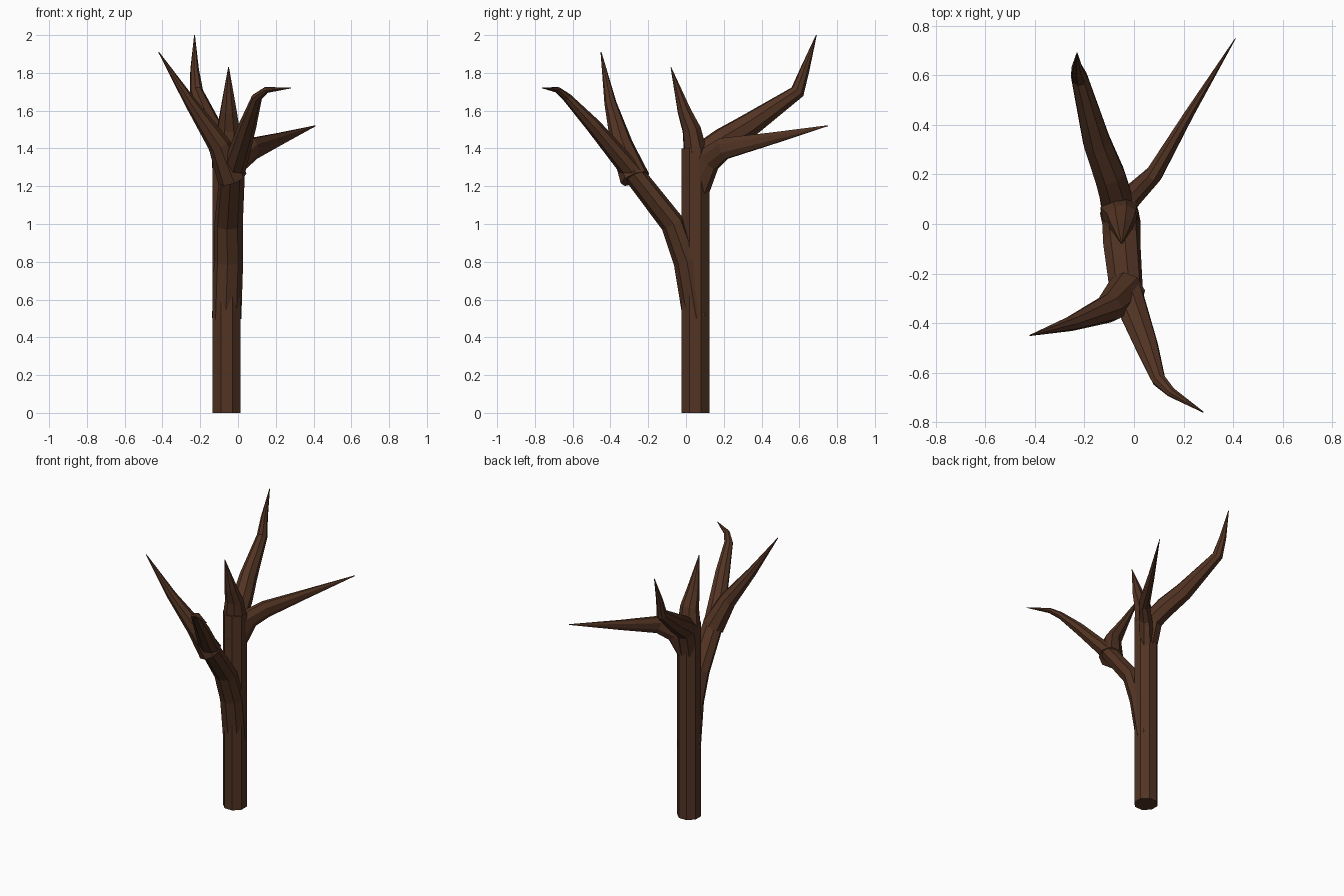
import bpy, bmesh, math
from mathutils import Vector

cube = bpy.data.objects.get("Cube")
if cube:
    bpy.data.objects.remove(cube, do_unlink=True)

SIDES = 8
TRUNK_RADIUS = 0.08

bark = bpy.data.materials.new("dark_brown_bark")
bark.use_nodes = True
bark.diffuse_color = (0.085, 0.034, 0.017, 1)
shader = bark.node_tree.nodes["Principled BSDF"]
shader.inputs["Base Color"].default_value = bark.diffuse_color


def trunk_at(height):
    """Centre of the trunk at a height."""
    return Vector((-0.06, 0.05, height))


def add_ring(bm, centre, tangent, side, width, depth):
    """Add one octagonal cross-section square to the tangent."""
    across = (side - tangent * side.dot(tangent)).normalized()
    up = tangent.cross(across)
    ring = []
    for k in range(SIDES):
        angle = math.tau * (k + 0.5) / SIDES
        offset = across * math.cos(angle) * width + up * math.sin(angle) * depth
        ring.append(bm.verts.new(centre + offset))
    return ring


def bridge(bm, lower, upper):
    """Join two neighbouring cross-sections with side faces."""
    for k in range(SIDES):
        following = (k + 1) % SIDES
        bm.faces.new((lower[k], lower[following], upper[following], upper[k]))


def limb(name, path, radius, power, width=1, depth=1):
    """Loft a limb along a path; a higher power keeps it thick for longer."""
    points = [Vector(point) for point in path]
    steps = [(b - a) for a, b in zip(points, points[1:])]
    total = sum(step.length for step in steps)
    run = points[-1] - points[0]
    side = Vector((-run.y, run.x, 0)).normalized()
    bm = bmesh.new()
    rings = []
    travelled = 0
    for i, centre in enumerate(points):
        before = steps[max(i - 1, 0)]
        after = steps[min(i, len(steps) - 1)]
        tangent = (before.normalized() + after.normalized()).normalized()
        taper = max(1 - (travelled / total) ** power, 0.03)
        size = radius * taper
        rings.append(add_ring(bm, centre, tangent, side, size * width, size * depth))
        travelled += after.length
    for lower, upper in zip(rings, rings[1:]):
        bridge(bm, lower, upper)
    bm.faces.new(rings[0])
    bm.faces.new(rings[-1])
    bmesh.ops.recalc_face_normals(bm, faces=bm.faces)
    mesh = bpy.data.meshes.new(name)
    bm.to_mesh(mesh)
    bm.free()
    mesh.materials.append(bark)
    bpy.context.collection.objects.link(bpy.data.objects.new(name, mesh))


def trunk(name, height):
    """Straight octagonal shaft standing on the ground."""
    bm = bmesh.new()
    side = Vector((1, 0, 0))
    upward = Vector((0, 0, 1))
    foot, top = [add_ring(bm, trunk_at(z), upward, side, TRUNK_RADIUS, TRUNK_RADIUS)
                 for z in (0, height)]
    bridge(bm, foot, top)
    bm.faces.new(foot)
    bm.faces.new(top)
    bmesh.ops.recalc_face_normals(bm, faces=bm.faces)
    mesh = bpy.data.meshes.new(name)
    bm.to_mesh(mesh)
    bm.free()
    mesh.materials.append(bark)
    bpy.context.collection.objects.link(bpy.data.objects.new(name, mesh))


# Straight trunk with a broken spike on top
trunk("trunk", 1.4)
limb("trunk_spike",
     [trunk_at(1.38), (-0.05, 0.03, 1.5), (-0.05, -0.01, 1.6), (-0.05, -0.08, 1.83)],
     radius=TRUNK_RADIUS, power=1.2, depth=0.8)

# Thick branch bending to the back and kinking upward
limb("back_branch",
     [trunk_at(1.2), (-0.07, 0.1, 1.37), (-0.1, 0.2, 1.44), (-0.15, 0.33, 1.52),
      (-0.22, 0.59, 1.7), (-0.23, 0.63, 1.82), (-0.23, 0.69, 2)],
     radius=TRUNK_RADIUS, power=2, width=0.9)

# Thin, flattened branch pointing to the back left
limb("left_branch",
     [trunk_at(1.2), (0, 0.12, 1.34), (0.08, 0.2, 1.4), (0.22, 0.44, 1.45), (0.41, 0.75, 1.52)],
     radius=0.09, power=1, width=0.6)

# Long front branch swelling out of the trunk and curling at its end
limb("front_branch",
     [trunk_at(0.5), (-0.05, 0, 0.8), (-0.05, -0.07, 1), (-0.03, -0.28, 1.27),
      (0.05, -0.49, 1.52), (0.1, -0.63, 1.67), (0.15, -0.68, 1.71), (0.28, -0.76, 1.72)],
     radius=TRUNK_RADIUS, power=3, depth=0.8)

# Side spike growing from the front branch
limb("right_spike",
     [(-0.03, -0.27, 1.24), (-0.1, -0.34, 1.42), (-0.25, -0.4, 1.64), (-0.42, -0.45, 1.91)],
     radius=TRUNK_RADIUS, power=1)
